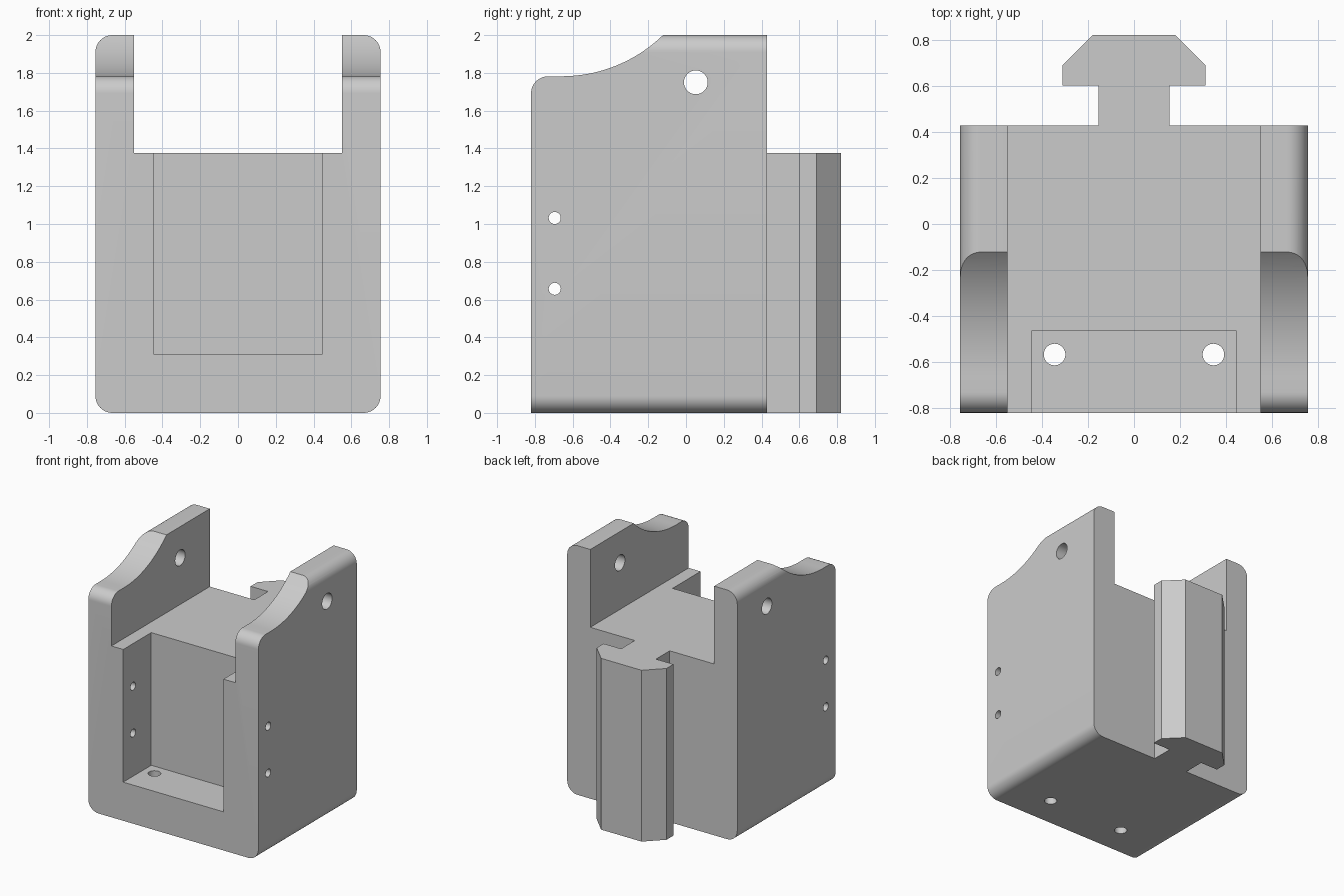
import bpy, bmesh
from math import sin, cos, radians
from mathutils import Vector

cube = bpy.data.objects.get("Cube")
if cube:
    bpy.data.objects.remove(cube, do_unlink=True)

grey = bpy.data.materials.new("plain grey")
grey.use_nodes = True
COLOUR = (0.6, 0.6, 0.6, 1)
grey.diffuse_color = COLOUR
grey.node_tree.nodes["Principled BSDF"].inputs["Base Color"].default_value = COLOUR

AXES = {"x": lambda a, b, t: (t, a, b),
        "y": lambda a, b, t: (a, t, b),
        "z": lambda a, b, t: (a, b, t)}


def prism(name, outline, axis, start, end):
    """Extrude a flat outline along an axis."""
    place = AXES[axis]
    bm = bmesh.new()
    face = bm.faces.new([bm.verts.new(place(a, b, start)) for a, b in outline])
    moved = bmesh.ops.extrude_face_region(bm, geom=[face])["geom"]
    shift = Vector(place(0, 0, end - start))
    bmesh.ops.translate(bm, vec=shift,
                        verts=[g for g in moved if isinstance(g, bmesh.types.BMVert)])
    bmesh.ops.recalc_face_normals(bm, faces=bm.faces)
    mesh = bpy.data.meshes.new(name)
    bm.to_mesh(mesh)
    bm.free()
    mesh.materials.append(grey)
    obj = bpy.data.objects.new(name, mesh)
    bpy.context.collection.objects.link(obj)
    return obj


def arc(ca, cb, r, a0, a1, n=12):
    return [(ca + r * cos(radians(a0 + (a1 - a0) * i / n)),
             cb + r * sin(radians(a0 + (a1 - a0) * i / n))) for i in range(n + 1)]


def circle(ca, cb, r, n=32):
    return arc(ca, cb, r, 0, 360, n)[:-1]


def mirrored(half):
    """Close a right-hand half outline with its mirror image."""
    return half + [(-a, b) for a, b in reversed(half)]


def combine(target, tool, operation):
    mod = target.modifiers.new(operation.lower(), "BOOLEAN")
    mod.operation, mod.object, mod.solver = operation, tool, "EXACT"
    bpy.context.view_layer.objects.active = target
    bpy.ops.object.modifier_apply(modifier=mod.name)
    bpy.data.objects.remove(tool, do_unlink=True)


# Main dimensions
W, INNER, SEAT, R = 0.755, 0.55, 1.375, 0.09
FRONT, BACK = -0.82, 0.428

# U-shaped body with rounded outer corners
half = arc(W - R, R, R, -90, 0) + arc(W - R, 2 - R, R, 0, 90) + [(INNER, 2), (INNER, SEAT)]
body = prism("bracket_body", mirrored(half), "y", FRONT, BACK)

# Rear T-shaped rail
half = [(0.155, BACK - 0.1), (0.155, 0.602), (0.31, 0.602), (0.31, 0.69), (0.18, 0.82)]
combine(body, prism("rear_rail", mirrored(half), "z", 0, SEAT), "UNION")

# Scooped front of both cheeks
LOW, SCOOP, MID = 1.782, 0.773, -0.66
scoop = arc(MID, LOW + SCOOP, SCOOP, -33, -90, 32)
nose = arc(FRONT + R, LOW - R, R, 90, 180)
outline = scoop + nose + [(FRONT - 0.1, LOW - R), (FRONT - 0.1, scoop[0][1])]
combine(body, prism("scoop_cutter", outline, "x", -1, 1), "DIFFERENCE")

# Front pocket, open at the top of the seat
P = 0.445
pocket = [(-P, FRONT - 0.1), (P, FRONT - 0.1), (P, -0.465), (-P, -0.465)]
combine(body, prism("pocket_cutter", pocket, "z", 0.31, SEAT + 0.1), "DIFFERENCE")

# Cross holes: pivot in the cheeks, two small pins through the pocket walls
for y, z, r in [(0.052, 1.75, 0.063), (-0.695, 1.032, 0.032), (-0.695, 0.657, 0.032)]:
    combine(body, prism("cross_hole", circle(y, z, r), "x", -1, 1), "DIFFERENCE")

# Holes through the pocket floor
for side in (-1, 1):
    combine(body, prism("floor_hole", circle(side * 0.345, -0.567, 0.047), "z", -0.1, 0.5),
            "DIFFERENCE")

# Smooth curves, crisp edges
bpy.ops.object.select_all(action="DESELECT")
body.select_set(True)
bpy.context.view_layer.objects.active = body
bpy.ops.object.shade_smooth_by_angle(angle=radians(25))
